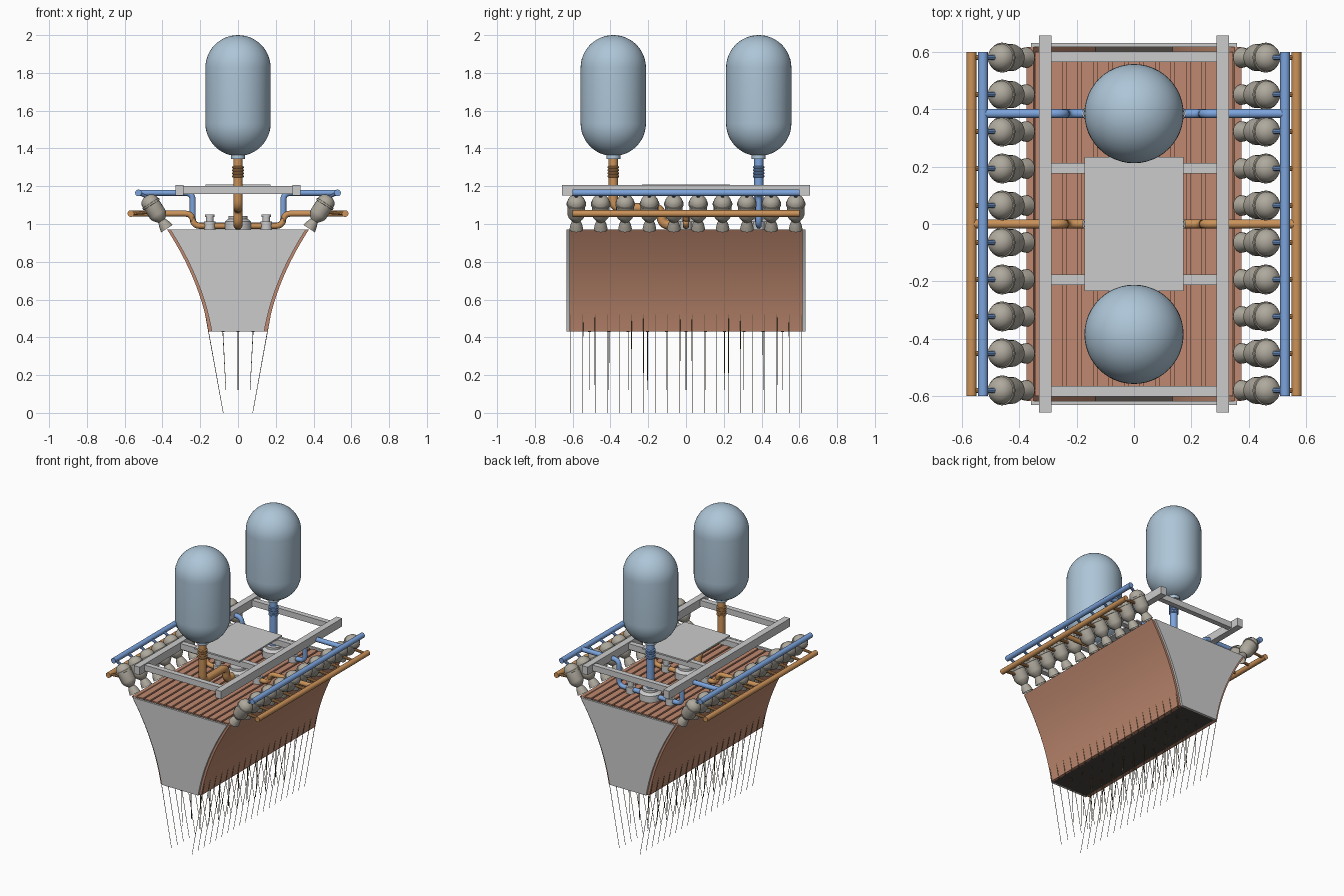
import bpy, bmesh, math
from mathutils import Vector, Matrix

if "Cube" in bpy.data.objects:
    bpy.data.objects.remove(bpy.data.objects["Cube"])


def mat(name, *rgb):
    m = bpy.data.materials.new(name)
    m.diffuse_color = (*rgb, 1)
    m.use_nodes = True
    m.node_tree.nodes["Principled BSDF"].inputs["Base Color"].default_value = m.diffuse_color
    return m


TANK = mat("tank_paint", .42, .56, .68)
COPPER = mat("copper", .52, .25, .16)
ORANGE = mat("fuel_orange", .60, .29, .10)
BLUE = mat("oxidiser_blue", .20, .37, .72)
STEEL = mat("warm_steel", .43, .40, .34)
DARK = mat("dark_base", .07, .06, .05)
STREAM = mat("stream", .16, .12, .06)


def finish(bm, name, material=None, smooth=True):
    bmesh.ops.recalc_face_normals(bm, faces=bm.faces)
    me = bpy.data.meshes.new(name)
    bm.to_mesh(me)
    bm.free()
    ob = bpy.data.objects.new(name, me)
    bpy.context.collection.objects.link(ob)
    if material:
        me.materials.append(material)
    if smooth:
        bpy.ops.object.select_all(action='DESELECT')
        ob.select_set(True)
        bpy.context.view_layer.objects.active = ob
        bpy.ops.object.shade_smooth_by_angle(angle=math.radians(35))
    return ob


def add_box(bm, x0, x1, y0, y1, z0, z1):
    m = Matrix.Translation(((x0 + x1) / 2, (y0 + y1) / 2, (z0 + z1) / 2))
    bmesh.ops.create_cube(bm, size=1, matrix=m @ Matrix.Diagonal((x1 - x0, y1 - y0, z1 - z0, 1)))


def box(name, dims, material=None):
    bm = bmesh.new()
    add_box(bm, *dims)
    return finish(bm, name, material, False)


def add_lathe(bm, profile, origin, axis=(0, 0, 1), n=24):
    # Revolve (radius, distance) pairs around an axis
    rot = Vector((0, 0, 1)).rotation_difference(Vector(axis)).to_matrix()
    o, rings = Vector(origin), []
    for r, s in profile:
        k = 1 if r == 0 else n
        rings.append([bm.verts.new(o + rot @ Vector((r * math.cos(2 * math.pi * i / n),
                      r * math.sin(2 * math.pi * i / n), s))) for i in range(k)])
    for a, b in zip(rings, rings[1:]):
        for i in range(n):
            q = [a[i % len(a)], a[(i + 1) % len(a)], b[(i + 1) % len(b)], b[i % len(b)]]
            q = list(dict.fromkeys(q))
            if len(q) > 2:
                bm.faces.new(q)


def lathe(name, profile, origin, axis=(0, 0, 1), material=None, n=24):
    bm = bmesh.new()
    add_lathe(bm, profile, origin, axis, n)
    return finish(bm, name, material)


def add_rod(bm, a, b, r0, r1, n=10):
    d = Vector(b) - Vector(a)
    add_lathe(bm, [(0, 0), (r0, 0), (r1, d.length), (0, d.length)], a, d.normalized(), n)


def pipe(name, pts, r, material, bend=.04):
    # Round pipe through corner points with filleted bends
    P = [Vector(p) for p in pts]
    path = [P[0]]
    for a, b, c in zip(P, P[1:], P[2:]):
        p, q = b + (a - b).normalized() * bend, b + (c - b).normalized() * bend
        path += [p * (1 - t) ** 2 + b * 2 * t * (1 - t) + q * t * t for t in (0, .2, .4, .6, .8, 1)]
    path.append(P[-1])
    cu = bpy.data.curves.new(name, 'CURVE')
    cu.dimensions, cu.bevel_depth, cu.bevel_resolution, cu.use_fill_caps = '3D', r, 4, True
    sp = cu.splines.new('POLY')
    sp.points.add(len(path) - 1)
    for sp_pt, v in zip(sp.points, path):
        sp_pt.co = (*v, 1)
    sp.use_smooth = True
    cu.materials.append(material)
    ob = bpy.data.objects.new(name, cu)
    bpy.context.collection.objects.link(ob)
    bpy.ops.object.select_all(action='DESELECT')
    ob.select_set(True)
    bpy.context.view_layer.objects.active = ob
    bpy.ops.object.convert(target='MESH')


def prism(name, outline, y0, y1, material=None):
    # Extrude an XZ outline along y
    bm = bmesh.new()
    f = bm.faces.new([bm.verts.new((x, y0, z)) for x, z in outline])
    g = bmesh.ops.extrude_face_region(bm, geom=[f])
    bmesh.ops.translate(bm, vec=(0, y1 - y0, 0), verts=[v for v in g['geom'] if isinstance(v, bmesh.types.BMVert)])
    return finish(bm, name, material)


# Curved expansion ramps
N = 16
outer = []
for i in range(N + 1):
    t = i / N
    outer.append((.155 * (1 - t) ** 2 + 2 * t * (1 - t) * .2 + t * t * .375, .43 + .54 * t))
inner = [(x - .024, z) for x, z in outer]
for s, side in ((1, "right"), (-1, "left")):
    prism(f"{side}_ramp", [(s * x, z) for x, z in outer + inner[::-1]], -.618, .618, COPPER)

# End plates and base plate
plate = [(x - .016, z) for x, z in outer]
plate = plate + [(-x, z) for x, z in plate[::-1]]
for s, e in ((-1, "front"), (1, "back")):
    prism(f"{e}_end_plate", plate, s * .618, s * .632)
box("base_plate", (-.14, .14, -.618, .618, .43, .445), DARK)

# Slatted deck closing the top of the nozzle body
box("deck", (-.335, .335, -.6, .6, .935, .955), COPPER)
bm = bmesh.new()
for i in range(13):
    x = -.324 + i * .054
    add_box(bm, x - .021, x + .021, -.6, .6, .955, .968)
finish(bm, "deck_slats", COPPER, False)

# Base bleed holes and thin exhaust streams
holes, core, ramp = bmesh.new(), bmesh.new(), bmesh.new()
for i in range(11):
    y = -.51 + i * .102
    for x in (-.08, 0, .08):
        add_rod(holes, (x, y, .432), (x, y, .427), .008, .008, 10)
        add_rod(core, (x, y, .43), (x * .8, y, .12), .002, .0014, 5)
for i in range(20):
    y = -.61 + i * 1.22 / 19
    for s in (1, -1):
        add_rod(ramp, (s * .192, y, .63), (s * .078, y, 0), .0022, .0014, 5)
finish(holes, "base_bleed_holes", DARK)
finish(core, "base_streams", STREAM)
finish(ramp, "ramp_streams", STREAM)

# Thruster rows with feed stubs
chamber = [(0, 0), (.02, .003), (.037, .014), (.046, .03), (.048, .044), (.052, .045), (.052, .055),
           (.047, .056), (.047, .115), (.042, .13), (.03, .145), (.021, .155), (.025, .165),
           (.031, .18), (.036, .205), (.033, .205), (.022, .17), (.015, .157), (0, .155)]
for s, side in ((1, "right"), (-1, "left")):
    bm, blue, orange = bmesh.new(), bmesh.new(), bmesh.new()
    for i in range(10):
        y = (i - 4.5) * .129
        add_lathe(bm, chamber, (s * .487, y, 1.148), Vector((-s * .112, 0, -.175)).normalized(), 20)
        add_rod(blue, (s * .525, y, 1.165), (s * .488, y, 1.145), .009, .009)
        add_rod(orange, (s * .567, y, 1.055), (s * .44, y, 1.065), .009, .009)
    finish(bm, f"{side}_thrusters", STEEL)
    finish(blue, f"{side}_oxidiser_stubs", BLUE)
    finish(orange, f"{side}_fuel_stubs", ORANGE)
    # Manifolds and cross feeds
    pipe(f"{side}_oxidiser_manifold", [(s * .527, -.6, 1.165), (s * .527, .6, 1.165)], .018, BLUE)
    pipe(f"{side}_fuel_manifold", [(s * .567, -.6, 1.055), (s * .567, .6, 1.055)], .018, ORANGE)
    pipe(f"{side}_oxidiser_feed", [(s * .527, .385, 1.165), (s * .24, .385, 1.165),
                                   (s * .24, .385, .992), (0, .385, .992)], .016, BLUE)
    pipe(f"{side}_fuel_feed", [(s * .567, 0, 1.055), (s * .24, 0, 1.055),
                               (s * .24, 0, .99), (0, 0, .99)], .016, ORANGE)
    # Valves on the cross feeds
    for y, kind in ((0, "fuel"), (.385, "oxidiser")):
        lathe(f"{side}_{kind}_valve", [(0, 0), (.03, 0), (.03, .045), (.02, .047), (.02, .07),
              (.026, .07), (.026, .083), (0, .083)], (s * .15, y, .967))

# Pumps
for y, kind in ((0, "fuel"), (.385, "oxidiser")):
    lathe(f"{kind}_pump", [(0, 0), (.07, 0), (.07, .045), (.058, .055), (.05, .06), (.05, .075), (0, .075)],
          (0, y, .967), n=32)

# Propellant tanks with neck flange, down pipe and bellows
R = .173
arc = [(R * math.sin(a), R * (1 - math.cos(a))) for a in [math.pi / 2 * i / 12 for i in range(13)]]
tank = arc + [(r, .64 - h) for r, h in arc[::-1]]
tank[0], tank[-1] = (0, 0), (0, .64)
for y, kind, m in ((-.385, "fuel", ORANGE), (.385, "oxidiser", BLUE)):
    lathe(f"{kind}_tank", tank, (0, y, 1.36), material=TANK, n=48)
    lathe(f"{kind}_tank_neck", [(0, 0), (.037, 0), (.037, .03), (0, .03)], (0, y, 1.345), material=TANK)
    bellows = [(0, 0)]
    for k in range(4):
        z = k * .016
        bellows += [(.026, z), (.031, z + .004), (.031, z + .01), (.026, z + .014)]
    lathe(f"{kind}_bellows", bellows + [(0, .064)], (0, y, 1.245), material=m)
pipe("fuel_down_pipe", [(0, -.385, 1.35), (0, -.385, 1.085), (0, -.13, 1.085), (0, -.13, .995), (0, 0, .995)],
     .025, ORANGE, .045)
pipe("oxidiser_down_pipe", [(0, .385, 1.35), (0, .385, 1.0)], .025, BLUE)

# Thrust frame
for s, side in ((1, "right"), (-1, "left")):
    box(f"{side}_frame_rail", (s * .31 - .022, s * .31 + .022, -.657, .657, 1.152, 1.207))
for i, y in enumerate((-.583, -.195, .195, .583)):
    box(f"frame_crossbar_{i + 1}", (-.29, .29, y - .018, y + .018, 1.16, 1.2))
box("frame_top_plate", (-.173, .173, -.233, .233, 1.2, 1.21))
